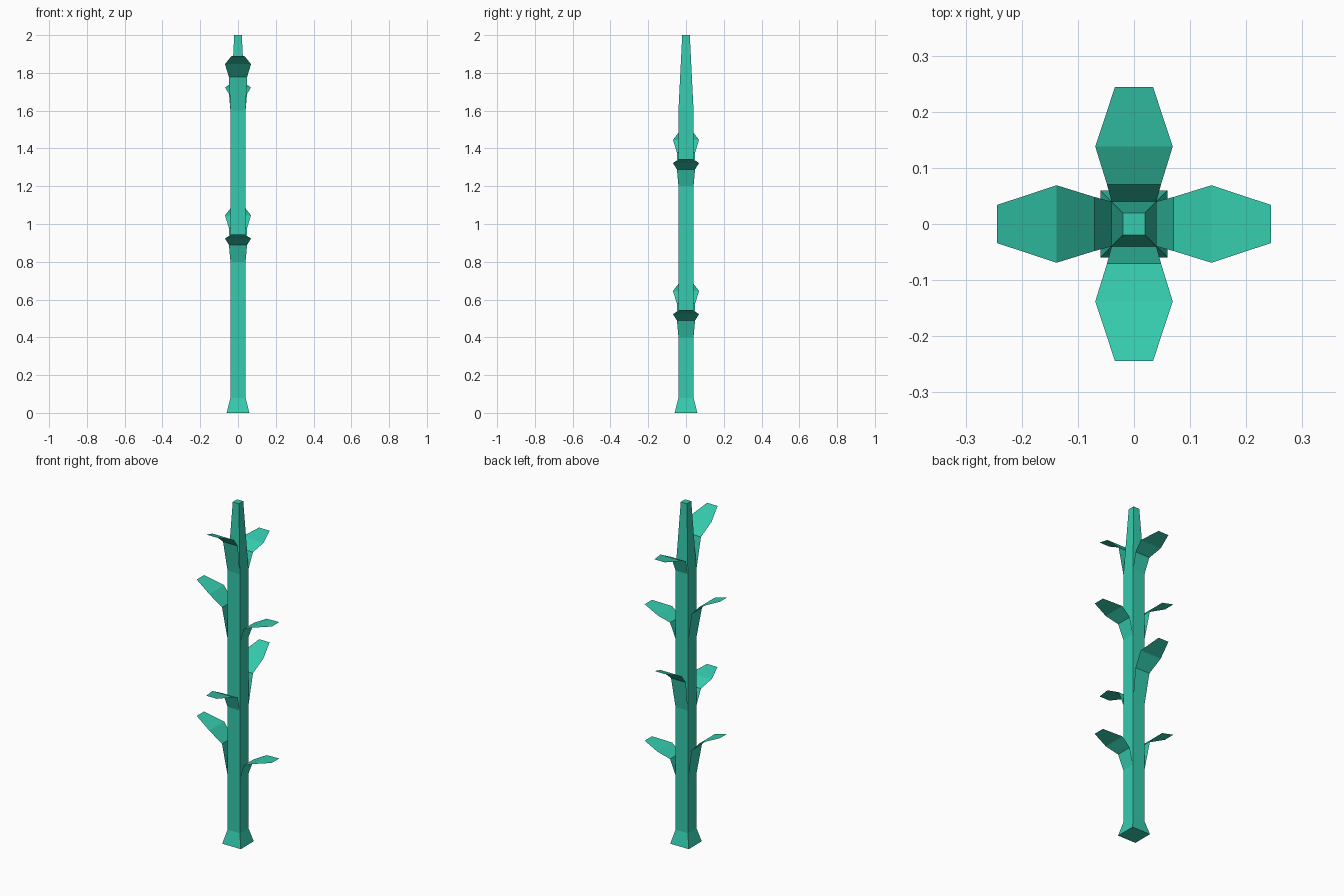
import bpy, bmesh
from math import radians
from mathutils import Matrix

if "Cube" in bpy.data.objects:
    bpy.data.objects.remove(bpy.data.objects["Cube"])

mat = bpy.data.materials.new("stalk_green")
mat.diffuse_color = (0.035, 0.6, 0.42, 1)
mat.use_nodes = True
mat.node_tree.nodes["Principled BSDF"].inputs["Base Color"].default_value = mat.diffuse_color


def finish(name, bm):
    me = bpy.data.meshes.new(name)
    bm.to_mesh(me)
    bm.free()
    me.materials.append(mat)
    ob = bpy.data.objects.new(name, me)
    bpy.context.collection.objects.link(ob)
    return ob


# Square stem: flared foot, straight shaft, tapered tip (half width, height)
bm = bmesh.new()
rings = [[bm.verts.new((sx * h, sy * h, z)) for sx, sy in ((-1, -1), (1, -1), (1, 1), (-1, 1))]
         for h, z in ((0.06, 0), (0.04, 0.08), (0.04, 1.6), (0.02, 2))]
for a, b in zip(rings, rings[1:]):
    for i in range(4):
        j = (i + 1) % 4
        bm.faces.new((a[i], a[j], b[j], b[i]))
bm.faces.new(rings[0][::-1])
bm.faces.new(rings[-1])
finish("stem", bm)

# Leaf strip pointing to +x: distance out, half width, rise
LEAF = ((0.04, 0.04, 0), (0.07, 0.048, 0.089), (0.138, 0.069, 0.123), (0.244, 0.034, 0.145))


def leaf(name, z, angle, stretch):
    bm = bmesh.new()
    rows = [[bm.verts.new((d, s * w, r * stretch)) for s in (-1, 1)] for d, w, r in LEAF]
    for a, b in zip(rows, rows[1:]):
        bm.faces.new((a[0], b[0], b[1], a[1]))
    bm.transform(Matrix.Translation((0, 0, z)) @ Matrix.Rotation(radians(angle), 4, 'Z'))
    finish(name, bm)


# Opposite pairs, alternating direction; one low leaf and one steep leaf per pair
for i, (z, low) in enumerate(((0.4, 0), (0.8, -90), (1.2, 0), (1.6, 90))):
    leaf(f"low_leaf_{i + 1}", z, low, 1)
    leaf(f"steep_leaf_{i + 1}", z, low + 180, 2)
